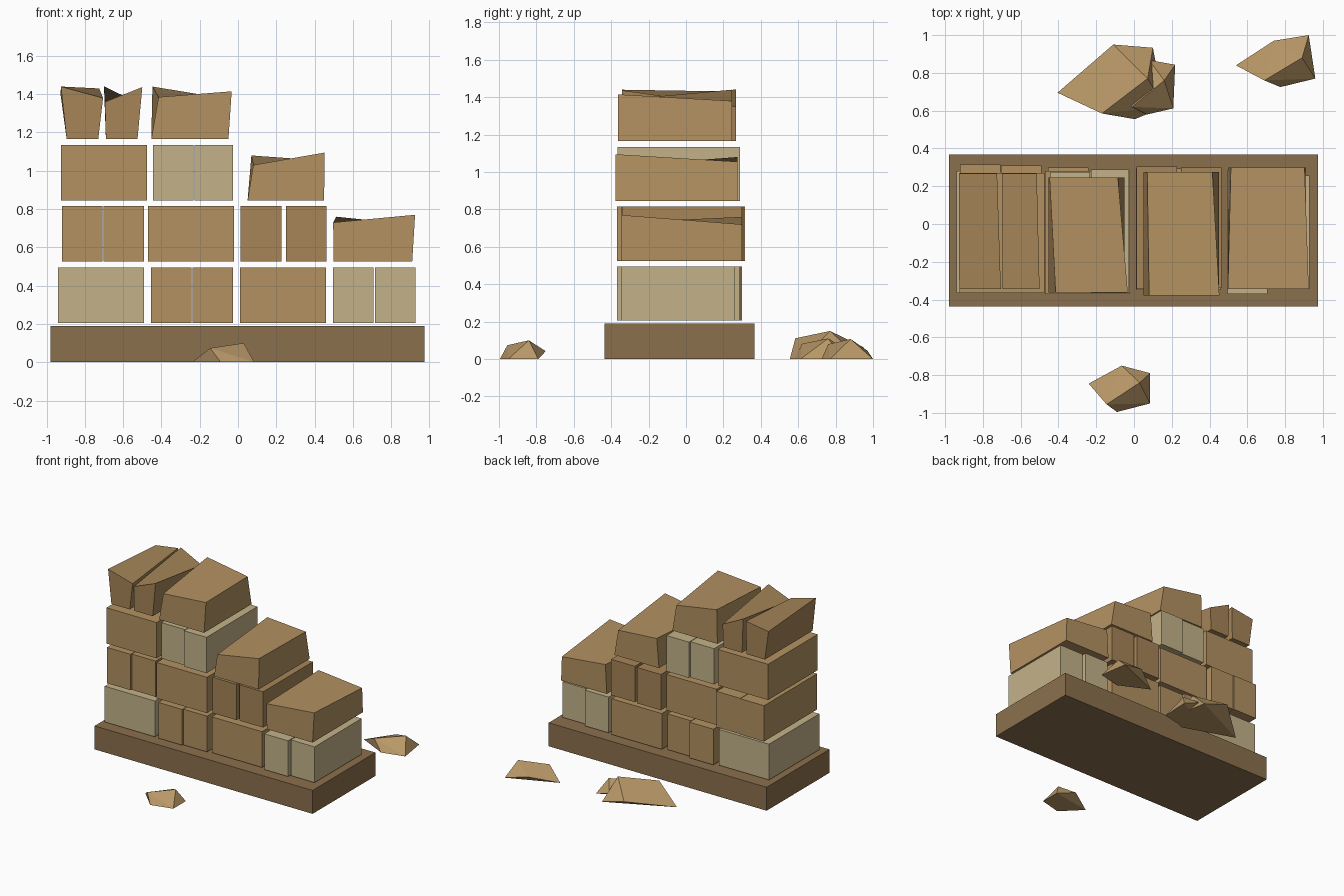
import bpy, bmesh

if "Cube" in bpy.data.objects:
    bpy.data.objects.remove(bpy.data.objects["Cube"])


def material(name, rgb):
    m = bpy.data.materials.new(name)
    m.diffuse_color = (*rgb, 1)
    m.use_nodes = True
    m.node_tree.nodes["Principled BSDF"].inputs["Base Color"].default_value = m.diffuse_color
    return m


TAN = material("tan_stone", (0.45, 0.285, 0.12))
BROWN = material("brown_stone", (0.38, 0.234, 0.097))
PALE = material("pale_stone", (0.55, 0.45, 0.25))
BASE = material("base_stone", (0.26, 0.163, 0.073))
RUBBLE = material("rubble_stone", (0.48, 0.31, 0.135))


def finish(name, bm, mat):
    bmesh.ops.recalc_face_normals(bm, faces=bm.faces[:])
    me = bpy.data.meshes.new(name)
    bm.to_mesh(me)
    bm.free()
    me.materials.append(mat)
    ob = bpy.data.objects.new(name, me)
    bpy.context.collection.objects.link(ob)
    return ob


def prism(name, bottom, top, mat):
    """Six-sided block from four bottom and four top corners."""
    bm = bmesh.new()
    b = [bm.verts.new(p) for p in bottom]
    t = [bm.verts.new(p) for p in top]
    bm.faces.new(b)
    bm.faces.new(t)
    for i in range(4):
        j = (i + 1) % 4
        bm.faces.new((b[i], b[j], t[j], t[i]))
    return finish(name, bm, mat)


def block(name, x0, x1, y0, y1, z0, z1, mat):
    ring = [(x0, y0), (x1, y0), (x1, y1), (x0, y1)]
    return prism(name, [(x, y, z0) for x, y in ring], [(x, y, z1) for x, y in ring], mat)


def broken_block(name, z0, x0, x1, y0, y1, tops, mat):
    """Block with uneven top; tops = (x, z) front left, front right, back right, back left."""
    ys = (y0, y0, y1, y1)
    xs = (x0, x1, x1, x0)
    prism(name, [(x, y, z0) for x, y in zip(xs, ys)],
          [(x, y, z) for (x, z), y in zip(tops, ys)], mat)


def rock(name, plan, height):
    """Faceted chip: hull of tip, back shoulder, three ground corners, front shoulder, peak."""
    levels = (0, 0.42, 0, 0, 0, 0.74, 1)
    bm = bmesh.new()
    for (x, y), k in zip(plan, levels):
        bm.verts.new((x, y, k * height))
    bmesh.ops.convex_hull(bm, input=bm.verts[:])
    finish(name, bm, RUBBLE)


# Foundation slab
block("foundation", -0.98, 0.975, -0.437, 0.367, 0, 0.19, BASE)

# Whole stones, course by course: x0, x1, y0, y1, material
courses = [
    [(-0.94, -0.49, -0.365, 0.28, PALE), (-0.455, -0.242, -0.37, 0.30, TAN),
     (-0.238, -0.025, -0.36, 0.275, TAN), (0.01, 0.46, -0.35, 0.295, TAN),
     (0.495, 0.708, -0.37, 0.285, PALE), (0.715, 0.928, -0.345, 0.258, PALE)],
    [(-0.92, -0.707, -0.365, 0.315, TAN), (-0.703, -0.49, -0.355, 0.31, TAN),
     (-0.47, -0.02, -0.37, 0.28, TAN), (0.012, 0.228, -0.345, 0.305, BROWN),
     (0.25, 0.463, -0.34, 0.298, BROWN)],
    [(-0.925, -0.475, -0.365, 0.27, TAN), (-0.445, -0.232, -0.345, 0.275, PALE),
     (-0.228, -0.027, -0.365, 0.288, PALE)],
]
for c, row in enumerate(courses):
    z = 0.205 + 0.32 * c
    for i, (x0, x1, y0, y1, mat) in enumerate(row):
        block(f"course_{c + 1}_stone_{i + 1}", x0, x1, y0, y1, z, z + 0.29, mat)

# Broken top stones stepping down to the right
broken_block("broken_stone_1", 0.525, 0.50, 0.91, -0.345, 0.30,
             [(0.497, 0.73), (0.925, 0.77), (0.903, 0.72), (0.513, 0.76)], TAN)
broken_block("broken_stone_2", 0.845, 0.05, 0.45, -0.378, 0.275,
             [(0.08, 1.03), (0.452, 1.095), (0.415, 1.055), (0.07, 1.08)], TAN)
broken_block("broken_stone_3", 1.165, -0.453, -0.05, -0.363, 0.245,
             [(-0.415, 1.385), (-0.033, 1.415), (-0.085, 1.38), (-0.447, 1.44)], TAN)
broken_block("broken_stone_4", 1.165, -0.895, -0.73, -0.343, 0.268,
             [(-0.925, 1.44), (-0.705, 1.38), (-0.725, 1.43), (-0.927, 1.40)], BROWN)
broken_block("broken_stone_5", 1.165, -0.69, -0.525, -0.343, 0.268,
             [(-0.695, 1.36), (-0.50, 1.437), (-0.515, 1.35), (-0.70, 1.442)], BROWN)

# Fallen rubble around the base
rock("rubble_front", [(-0.24, -0.845), (-0.065, -0.75), (0.085, -0.79), (0.085, -0.95),
                      (-0.09, -0.995), (-0.145, -0.955), (0.03, -0.84)], 0.10)
rock("rubble_right", [(0.54, 0.84), (0.74, 0.97), (0.925, 1.0), (0.96, 0.77),
                      (0.775, 0.725), (0.69, 0.76), (0.89, 0.88)], 0.107)
rock("rubble_large", [(-0.405, 0.695), (-0.11, 0.95), (0.10, 0.933), (0.16, 0.62),
                      (0.005, 0.555), (-0.17, 0.585), (0.072, 0.77)], 0.15)
rock("rubble_small", [(-0.10, 0.65), (0.08, 0.868), (0.218, 0.843), (0.208, 0.612),
                      (0.07, 0.58), (-0.01, 0.62), (0.16, 0.76)], 0.11)
